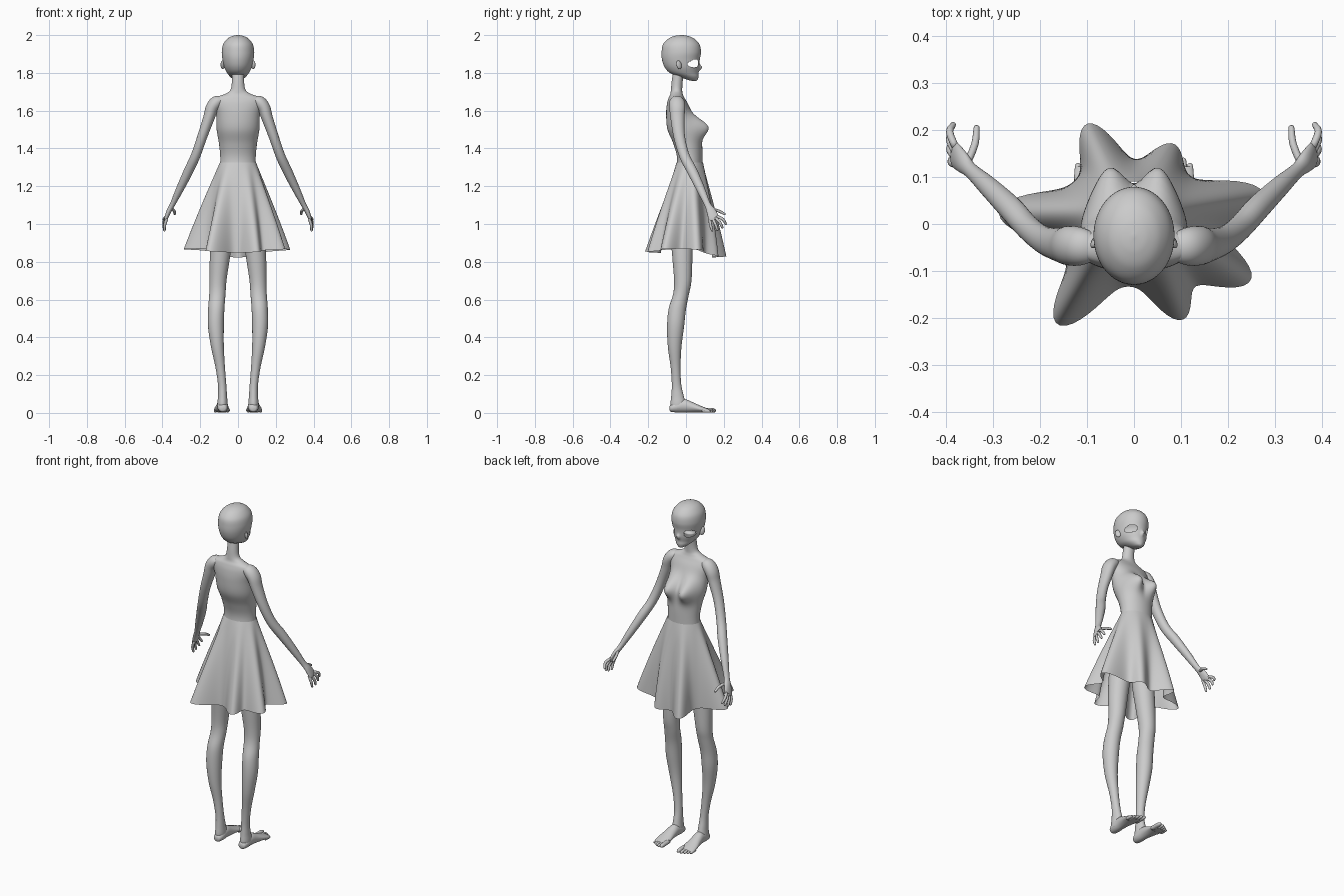
import bpy, bmesh
from math import sin, cos, pi, exp, radians
from mathutils import Vector


def finish(name, bm, mirror=False):
    bmesh.ops.recalc_face_normals(bm, faces=bm.faces)
    for f in bm.faces:
        f.smooth = True
    me = bpy.data.meshes.new(name)
    bm.to_mesh(me)
    bm.free()
    ob = bpy.data.objects.new(name, me)
    bpy.context.collection.objects.link(ob)
    if mirror:
        m = ob.modifiers.new("Mirror", 'MIRROR')
        m.use_mirror_merge = False
    return ob


def spline(rows, steps):
    """Catmull-Rom through rows of numbers."""
    out = []
    for i in range(len(rows) - 1):
        p = [rows[max(i - 1, 0)], rows[i], rows[i + 1], rows[min(i + 2, len(rows) - 1)]]
        for k in range(steps):
            t = k / steps
            out.append([0.5 * (2 * b + (c - a) * t + (2 * a - 5 * b + 4 * c - d) * t * t
                               + (3 * b - a - 3 * c + d) * t ** 3) for a, b, c, d in zip(*p)])
    return out + [list(rows[-1])]


def skin(bm, rings):
    """Join rings of vertices with quads."""
    n = len(rings[0])
    for a, b in zip(rings, rings[1:]):
        for i in range(n):
            j = (i + 1) % n
            bm.faces.new((a[i], a[j], b[j], b[i]))


def loft(bm, rows, n=32, steps=5, ref=(0, 1, 0), direction=None):
    """Elliptical rings (x, y, z, ru, rv) along a smooth path, capped at both ends."""
    pts = spline(rows, steps)
    rings = []
    for i, p in enumerate(pts):
        a, b = pts[max(i - 1, 0)], pts[min(i + 1, len(pts) - 1)]
        t = Vector(direction) if direction else (Vector(b[:3]) - Vector(a[:3])).normalized()
        u = Vector(ref).cross(t).normalized()
        v = t.cross(u)
        c = Vector(p[:3])
        rings.append([bm.verts.new(c + u * abs(p[3]) * cos(2 * pi * k / n)
                                   + v * abs(p[4]) * sin(2 * pi * k / n)) for k in range(n)])
    skin(bm, rings)
    bm.faces.new(rings[0])
    bm.faces.new(rings[-1])


def digit(bm, a, b, c, r):
    """Finger or toe through three points with a rounded tip."""
    a, b, c = Vector(a), Vector(b), Vector(c)
    d = (c - b).normalized()
    rows = [(*a, r, r), (*b, r, r), (*(c - d * r), r * .8, r * .8),
            (*(c - d * r * .3), r * .55, r * .55), (*c, r * .08, r * .08)]
    loft(bm, rows, 12, 3, ref=(1, 0, 0))


UP = (0, 0, 1)

# torso, pelvis and neck
bm = bmesh.new()
torso = [(.98, -.02, .10, .06), (1.08, -.01, .118, .08), (1.2, .005, .11, .08),
         (1.33, .02, .094, .067), (1.42, .01, .10, .075), (1.5, -.013, .113, .085),
         (1.58, -.035, .116, .07), (1.635, -.045, .128, .056), (1.668, -.05, .12, .042),
         (1.688, -.05, .07, .033), (1.71, -.05, .04, .03), (1.76, -.046, .032, .029),
         (1.82, -.035, .033, .03)]
loft(bm, [(0, y, z, rx, ry) for z, y, rx, ry in torso], 64, 6, direction=UP)
for v in bm.verts:
    x, y, z = v.co
    front = min(max((y + .03) / .06, 0), 1)
    v.co.y += front * .062 * exp(-((abs(x) - .055) / .042) ** 2 - ((z - 1.515) / .055) ** 2)
finish("torso", bm)

# head with open eye sockets and a small nose
bm = bmesh.new()
head = [(1.757, .045, .006, .008), (1.763, .035, .021, .026), (1.78, .014, .042, .052),
        (1.80, -.01, .058, .076), (1.83, -.021, .073, .092), (1.87, -.027, .082, .10),
        (1.91, -.025, .086, .104), (1.95, -.025, .079, .097), (1.98, -.025, .057, .07),
        (1.995, -.025, .03, .037), (2.0, -.025, .003, .004)]
loft(bm, [(0, y, z, rx, ry) for z, y, rx, ry in head], 112, 9, direction=UP)
for v in bm.verts:
    if v.co.y > 0:
        v.co.y += .014 * exp(-(v.co.x / .009) ** 2 - ((v.co.z - 1.828) / .013) ** 2)


def in_eye(f):
    c = f.calc_center_median()
    return c.y > 0 and ((abs(c.x) - .052) / .022) ** 2 + ((c.z - 1.85) / .022) ** 2 < 1


bmesh.ops.delete(bm, geom=[f for f in bm.faces if in_eye(f)], context='FACES')
finish("head", bm)

# ears
bm = bmesh.new()
bmesh.ops.create_uvsphere(bm, u_segments=20, v_segments=12, radius=1)
for v in bm.verts:
    x, y, z = v.co
    v.co = (.081 + .01 * x - .006 * y, -.037 + .014 * y - .004 * z, 1.843 + .023 * z)
finish("ears", bm, True)

# arms with flattened palms
bm = bmesh.new()
loft(bm, [(.085, -.05, 1.655, .022, .03), (.112, -.048, 1.645, .034, .04),
          (.137, -.046, 1.615, .034, .042), (.155, -.045, 1.56, .03, .037),
          (.19, -.035, 1.46, .026, .03), (.225, -.008, 1.36, .025, .027),
          (.262, .033, 1.28, .025, .027), (.31, .08, 1.18, .02, .022),
          (.346, .113, 1.105, .014, .017), (.365, .132, 1.07, .013, .024),
          (.379, .146, 1.035, .010, .028), (.384, .151, 1.022, .006, .022)], 28, 5)
finish("arms", bm, True)

# fingers and thumbs
bm = bmesh.new()
fingers = [((.376, .126, 1.03), (.388, .13, .995), (.389, .14, .96)),
           ((.379, .14, 1.03), (.391, .156, .998), (.391, .168, .963)),
           ((.38, .153, 1.035), (.392, .178, 1.01), (.388, .195, .977)),
           ((.38, .165, 1.04), (.392, .195, 1.025), (.383, .214, .995)),
           ((.355, .128, 1.08), (.338, .17, 1.07), (.334, .21, 1.05))]
for a, b, c in fingers:
    digit(bm, a, b, c, .0078)
finish("fingers", bm, True)

# legs
bm = bmesh.new()
loft(bm, [(.07, -.02, 1.06, .05, .06), (.082, -.022, .95, .058, .06),
          (.096, -.019, .82, .053, .053), (.106, -.017, .70, .045, .046),
          (.109, -.026, .63, .043, .042), (.115, -.046, .55, .043, .046),
          (.117, -.055, .46, .042, .045), (.109, -.06, .35, .034, .036),
          (.094, -.055, .24, .025, .026), (.084, -.05, .15, .022, .025),
          (.082, -.045, .09, .024, .033), (.082, -.042, .05, .027, .04),
          (.082, -.04, .02, .026, .04)], 36, 5, direction=UP)
finish("legs", bm, True)

# feet and toes
bm = bmesh.new()
loft(bm, [(.081, -.088, .025, .004, .004), (.081, -.082, .025, .02, .018),
          (.081, -.055, .031, .028, .028), (.082, -.01, .038, .029, .035),
          (.084, .03, .031, .033, .028), (.086, .07, .022, .039, .019),
          (.086, .105, .014, .041, .0125), (.086, .122, .011, .037, .009)],
     28, 5, ref=(0, 0, 1), direction=(0, 1, 0))
for x, tip, r in ((.055, .16, .012), (.074, .158, .009), (.09, .15, .0085),
                  (.105, .141, .008), (.119, .13, .008)):
    digit(bm, (x, .085, r + .003), (x, tip - .025, r + .002), (x, tip, r), r)
finish("feet", bm, True)

# flared skirt with seven soft folds
bm = bmesh.new()
folds = [(115, .235), (64, .19), (13, .283), (-26, .275), (-63, .228), (-127, .268), (175, .288)]
SEG, ROWS = 160, 36
rings = []
for r in range(ROWS + 1):
    t = r / ROWS
    s = t * (1.25 - .25 * t)
    ring = []
    for k in range(SEG):
        th = 2 * pi * k / SEG
        c, sn = cos(th), sin(th)
        base = .132 + .033 * c * c
        hem = base
        for ang, rad in folds:
            d = (th - radians(ang) + pi) % (2 * pi) - pi
            fb = .132 + .033 * cos(radians(ang)) ** 2
            hem += (rad - fb) * exp(-(d / .25) ** 2)
        # shallow near the waist, deep at the hem
        full = .22 + .05 * c * c
        depth = min(1, .35 + .65 * t)
        hem = hem * depth + full * (1 - depth) * .9
        z = 1.325 + t * (.835 + .033 * c * c - .012 * sn - 1.325)
        ring.append(bm.verts.new((c * (.096 * (1 - s) + hem * s),
                                  .02 * (1 - t) + sn * (.07 * (1 - s) + hem * s), z)))
    rings.append(ring)
skin(bm, rings)
finish("skirt", bm)
